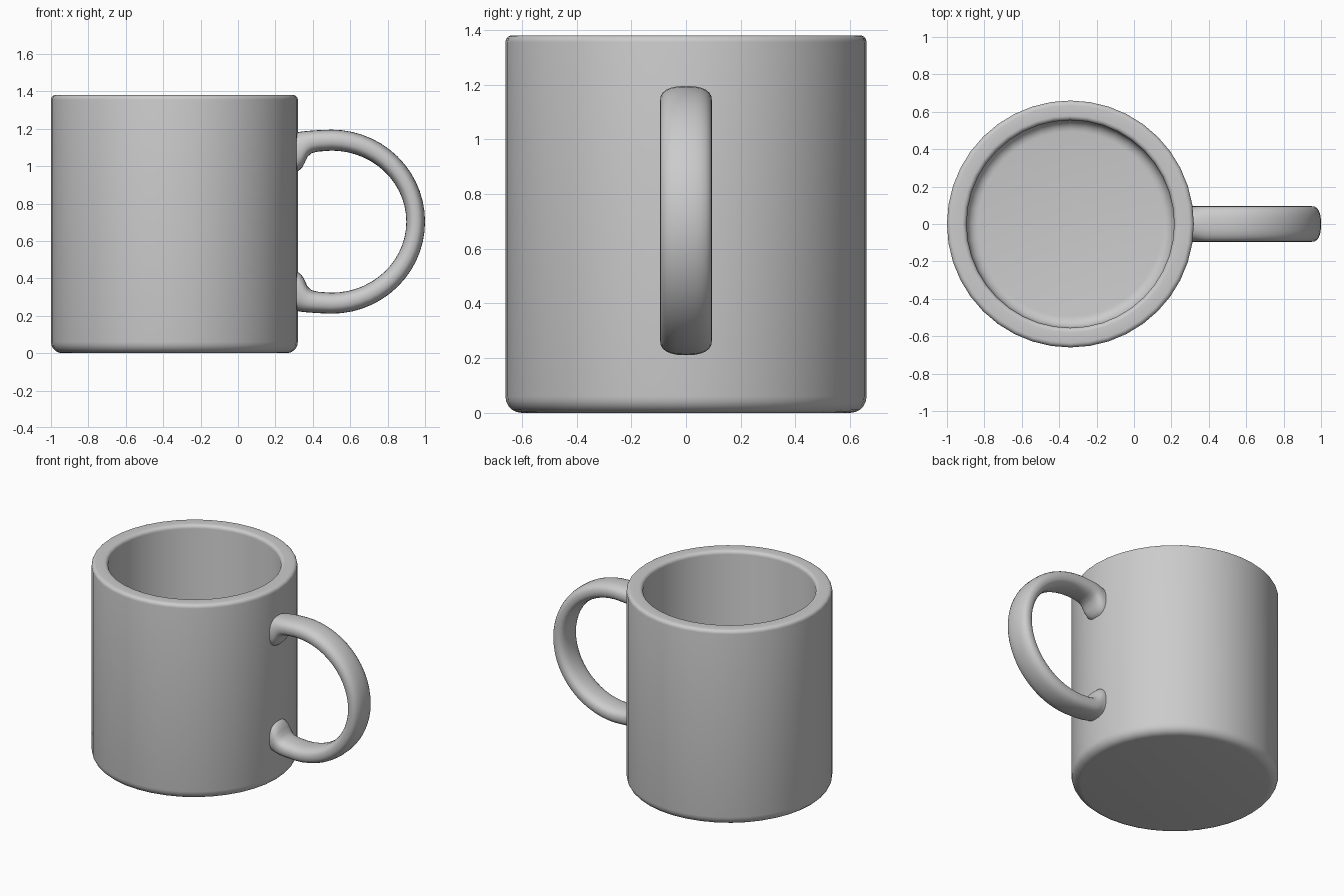
import bpy, bmesh, math
from mathutils import Vector

if "Cube" in bpy.data.objects:
    bpy.data.objects.remove(bpy.data.objects["Cube"])

CX, MID = -0.34, 0.703


def finish(name, bm, angle):
    bmesh.ops.recalc_face_normals(bm, faces=bm.faces)
    me = bpy.data.meshes.new(name)
    bm.to_mesh(me)
    bm.free()
    ob = bpy.data.objects.new(name, me)
    bpy.context.collection.objects.link(ob)
    bpy.ops.object.select_all(action='DESELECT')
    ob.select_set(True)
    bpy.context.view_layer.objects.active = ob
    bpy.ops.object.shade_smooth_by_angle(angle=math.radians(angle))
    return ob


def fillet(cx, cz, r, a0, a1, n=5):
    angles = [math.radians(a0 + (a1 - a0) * i / n) for i in range(n + 1)]
    return [(cx + r * math.cos(a), cz + r * math.sin(a)) for a in angles]


# Mug body: revolved wall profile with rounded foot, rim and inner floor
profile = [(0, 0)]
profile += fillet(0.60, 0.06, 0.06, -90, 0)
profile += fillet(0.635, 1.355, 0.025, 0, 90)
profile += fillet(0.58, 1.355, 0.025, 90, 180)
profile += fillet(0.495, 0.16, 0.06, 0, -90)
profile += [(0, 0.10)]
bm = bmesh.new()
vs = [bm.verts.new((CX + r, 0, z)) for r, z in profile]
es = [bm.edges.new(p) for p in zip(vs, vs[1:])]
bmesh.ops.spin(bm, geom=vs + es, cent=(CX, 0, 0), axis=(0, 0, 1),
               angle=math.tau, steps=40, use_duplicate=False)
bmesh.ops.remove_doubles(bm, verts=bm.verts, dist=1e-4)
finish("mug_body", bm, 40)

# Handle: outer and inner edge pairs, flared where it meets the body
pairs = [((0.27, 1.178), (0.27, 0.962)), ((0.315, 1.18), (0.32, 0.972)),
         ((0.328, 1.183), (0.342, 0.99)), ((0.342, 1.185), (0.358, 1.02)),
         ((0.36, 1.187), (0.372, 1.05)), ((0.385, 1.189), (0.395, 1.07)),
         ((0.425, 1.192), (0.43, 1.078))]
N = 14
for i in range(N + 1):
    a = math.radians(90 * (1 - i / N))
    c, s = math.cos(a), math.sin(a)
    pairs.append(((0.5 + 0.5 * c, MID + 0.492 * s), (0.5 + 0.4 * c, MID + 0.38 * s)))
pairs += [tuple((x, 2 * MID - z) for x, z in p) for p in reversed(pairs[:-1])]

SIDES, HALF = 24, 0.095
bm = bmesh.new()
rings = []
for (ox, oz), (ix, iz) in pairs:
    outer, inner = Vector((ox, 0, oz)), Vector((ix, 0, iz))
    mid, half = (outer + inner) / 2, (outer - inner) / 2
    ring = []
    for k in range(SIDES):
        t = math.tau * k / SIDES
        c, s = math.cos(t), math.sin(t)
        u = math.copysign(abs(c) ** 0.8, c)
        v = math.copysign(abs(s) ** 0.8, s)
        ring.append(bm.verts.new(mid + half * u + Vector((0, HALF * v, 0))))
    rings.append(ring)
for a, b in zip(rings, rings[1:]):
    for k in range(SIDES):
        j = (k + 1) % SIDES
        bm.faces.new((a[k], a[j], b[j], b[k]))
bm.faces.new(rings[0])
bm.faces.new(rings[-1])
finish("handle", bm, 60)
